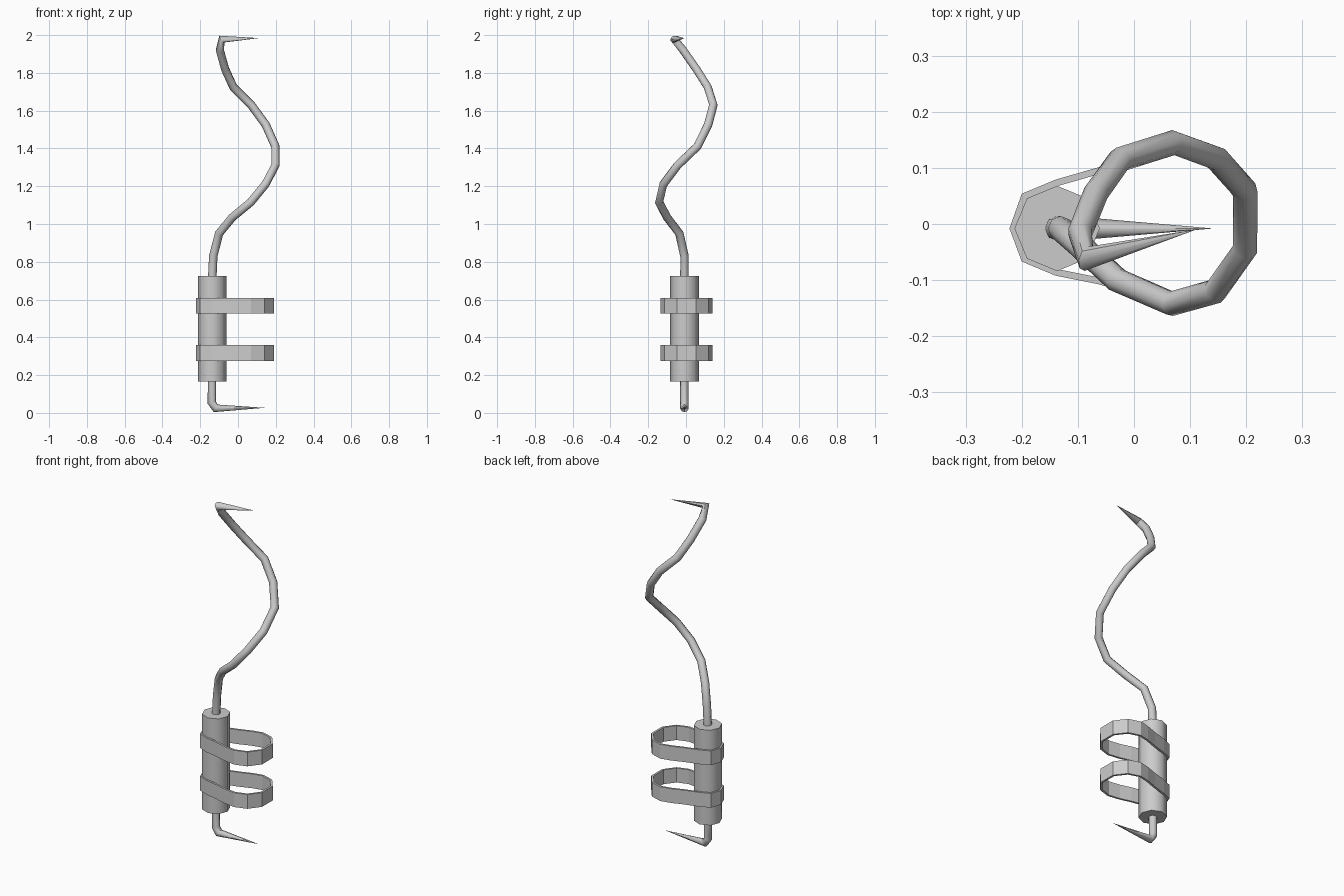
import bpy, bmesh, math

if "Cube" in bpy.data.objects:
    bpy.data.objects.remove(bpy.data.objects["Cube"])

CX, CY = -0.137, -0.008   # handle axis


def activate(obj):
    bpy.ops.object.select_all(action='DESELECT')
    obj.select_set(True)
    bpy.context.view_layer.objects.active = obj


def rod(name, points, radius):
    """Octagonal tube along points, tapering to a spike at the last one."""
    curve = bpy.data.curves.new(name, 'CURVE')
    curve.dimensions = '3D'
    curve.bevel_depth = radius
    curve.bevel_resolution = 2
    curve.use_fill_caps = True
    spline = curve.splines.new('POLY')
    spline.points.add(len(points) - 1)
    for p, co in zip(spline.points, points):
        p.co = (*co, 1)
    spline.points[-1].radius = 0.01
    obj = bpy.data.objects.new(name, curve)
    bpy.context.collection.objects.link(obj)
    activate(obj)
    bpy.ops.object.convert(target='MESH')
    bpy.ops.object.shade_smooth_by_angle(angle=math.radians(50))


def strap(name, outline, z0, z1, thickness):
    """Closed band: wall extruded from the outline, thickened inwards."""
    bm = bmesh.new()
    low = [bm.verts.new((x, y, z0)) for x, y in outline]
    high = [bm.verts.new((x, y, z1)) for x, y in outline]
    n = len(outline)
    for i in range(n):
        j = (i + 1) % n
        bm.faces.new((low[i], low[j], high[j], high[i]))
    mesh = bpy.data.meshes.new(name)
    bm.to_mesh(mesh)
    bm.free()
    obj = bpy.data.objects.new(name, mesh)
    bpy.context.collection.objects.link(obj)
    solid = obj.modifiers.new("thickness", 'SOLIDIFY')
    solid.thickness = thickness
    solid.offset = -1
    solid.use_even_offset = True


# Handle
bpy.ops.mesh.primitive_cylinder_add(vertices=8, radius=0.076, depth=0.56,
                                    location=(CX, CY, 0.445))
bpy.context.object.name = "handle"
bpy.ops.object.shade_smooth_by_angle(angle=math.radians(50))

# Two straps wrapping the handle and looping out to the right (counter-clockwise)
outline = [(-0.222, -0.008), (-0.200, -0.067), (-0.140, -0.092), (-0.065, -0.107),
           (0.000, -0.125), (0.070, -0.135), (0.140, -0.113), (0.190, -0.048),
           (0.190, 0.052), (0.140, 0.118), (0.070, 0.140), (0.010, 0.127),
           (-0.060, 0.102), (-0.140, 0.079), (-0.200, 0.054)]
for name, z0 in (("lower_strap", 0.275), ("upper_strap", 0.525)):
    strap(name, outline, z0, z0 + 0.084, 0.012)

# Lower hook
rod("lower_hook", [(CX, CY, 0.20), (-0.139, CY, 0.055), (-0.118, CY, 0.024),
                   (0.139, CY, 0.027)], 0.0225)

# Spiral rod ending in the upper hook
rod("spiral_rod", [
    (CX, CY, 0.70), (-0.131, CY, 0.83), (-0.100, -0.035, 0.95),
    (-0.030, -0.100, 1.035), (0.067, -0.142, 1.115), (0.145, -0.120, 1.21),
    (0.198, -0.045, 1.31), (0.198, 0.060, 1.41), (0.147, 0.117, 1.525),
    (0.070, 0.145, 1.63), (-0.025, 0.115, 1.725), (-0.068, 0.055, 1.82),
    (-0.096, -0.015, 1.92), (-0.085, -0.062, 1.979), (0.110, -0.010, 1.984)], 0.0225)
